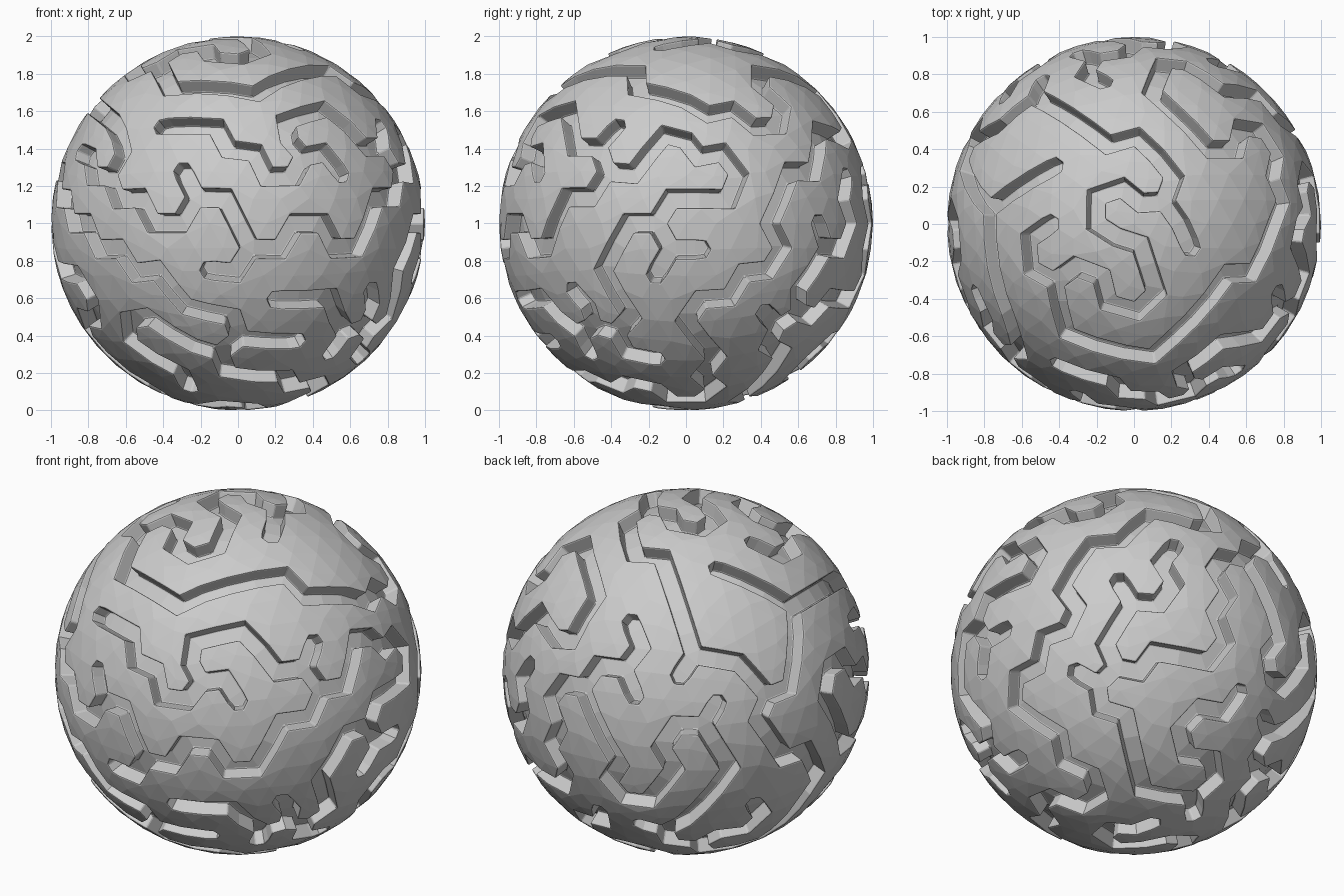
import bpy, bmesh, random
from mathutils import Vector

if "Cube" in bpy.data.objects:
    bpy.data.objects.remove(bpy.data.objects["Cube"])

random.seed(11)
GROOVE_HALF = 0.05   # half width of the carved corridor
DEPTH = 0.085        # how far the corridor sinks into the ball

# base ball
bm = bmesh.new()
bmesh.ops.create_icosphere(bm, subdivisions=4, radius=1)
bm.verts.ensure_lookup_table()
bm.verts.index_update()
links = {v.index: [e.other_vert(v).index for e in v.link_edges] for v in bm.verts}

# maze: depth-first walk that never runs alongside itself
path_edges, seen, stack = [], {0}, [0]
while stack:
    here = stack[-1]
    options = [n for n in links[here]
               if n not in seen and sum(m in seen for m in links[n]) == 1]
    if not options:
        stack.pop()
        continue
    nxt = random.choice(options)
    seen.add(nxt)
    stack.append(nxt)
    path_edges.append(bm.edges.get((bm.verts[here], bm.verts[nxt])))

# widen the walk into strips with pointed ends, back on the sphere
res = bmesh.ops.bevel(bm, geom=path_edges, offset=GROOVE_HALF, offset_type='OFFSET',
                      segments=1, profile=0.5, affect='EDGES', clamp_overlap=True)
strips = [f for f in res['faces'] if f.is_valid]
for v in bm.verts:
    v.co.normalize()

# sink the strips to make the grooves
ext = bmesh.ops.extrude_face_region(bm, geom=strips)
for v in [g for g in ext['geom'] if isinstance(g, bmesh.types.BMVert)]:
    v.co *= 1 - DEPTH
bmesh.ops.delete(bm, geom=[f for f in strips if f.is_valid], context='FACES')
bmesh.ops.recalc_face_normals(bm, faces=bm.faces[:])

# stand the ball on the ground
for v in bm.verts:
    v.co += Vector((0, 0, 1))

mesh = bpy.data.meshes.new("maze_ball")
bm.to_mesh(mesh)
bm.free()
ball = bpy.data.objects.new("maze_ball", mesh)
bpy.context.collection.objects.link(ball)

# thin chamfer along the groove rims
bev = ball.modifiers.new("rim_chamfer", 'BEVEL')
bev.width = 0.008
bev.segments = 2
bev.limit_method = 'ANGLE'
bev.angle_limit = 1.0
